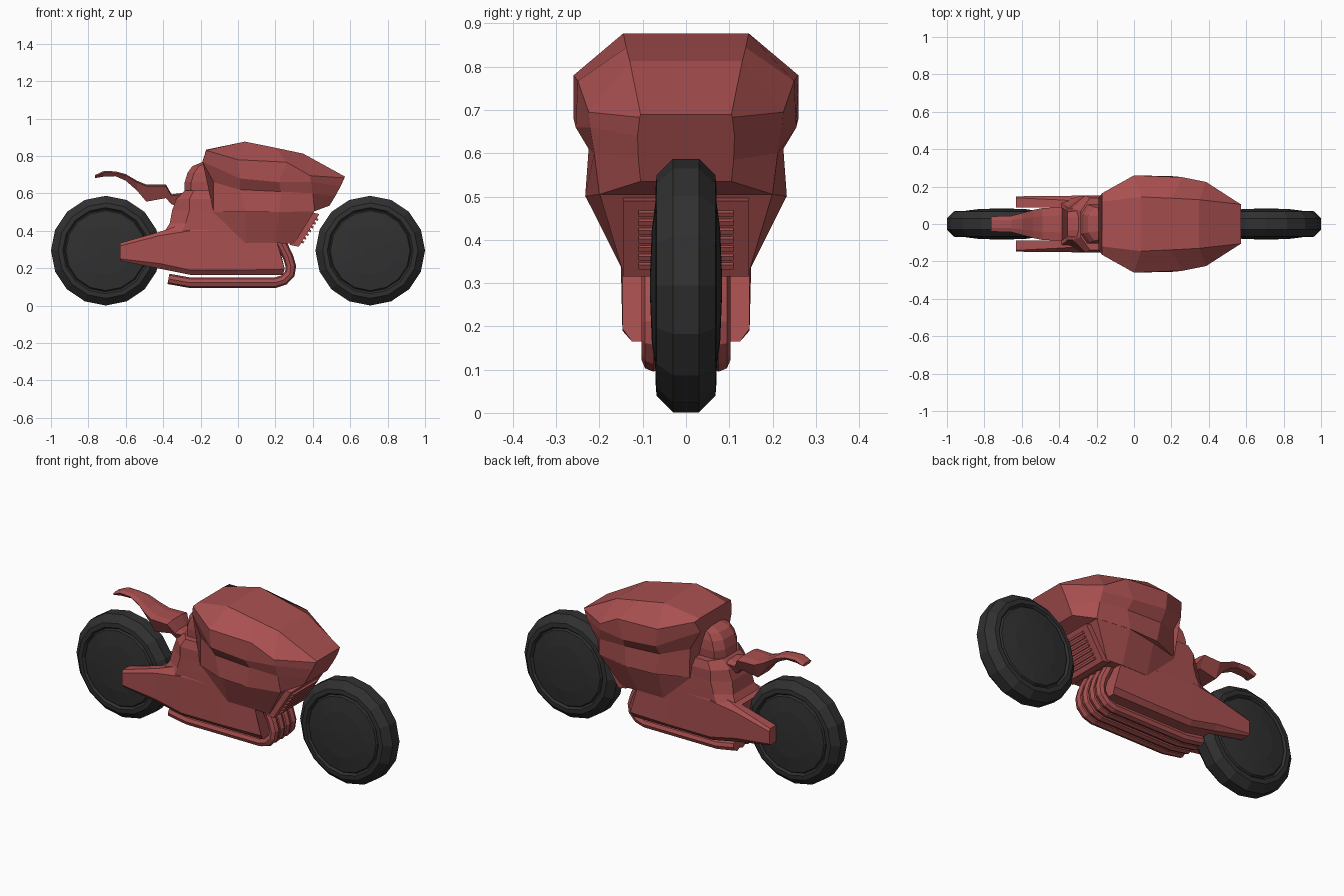
import bpy, bmesh, math
from mathutils import Vector

if "Cube" in bpy.data.objects:
    bpy.data.objects.remove(bpy.data.objects["Cube"])


def material(name, rgb):
    m = bpy.data.materials.new(name)
    m.diffuse_color = (*rgb, 1)
    m.use_nodes = True
    m.node_tree.nodes["Principled BSDF"].inputs["Base Color"].default_value = m.diffuse_color
    return m


RED = material("red_paint", (0.40, 0.08, 0.08))
BLACK = material("black_rubber", (0.03, 0.03, 0.03))


def add(name, bm, mat):
    bmesh.ops.recalc_face_normals(bm, faces=bm.faces)
    me = bpy.data.meshes.new(name)
    bm.to_mesh(me)
    bm.free()
    me.materials.append(mat)
    ob = bpy.data.objects.new(name, me)
    bpy.context.collection.objects.link(ob)
    return ob


def skin(bm, rings):
    """Join rings of vertices with quads and cap the ends."""
    n = len(rings[0])
    for a, b in zip(rings, rings[1:]):
        for i in range(n):
            j = (i + 1) % n
            bm.faces.new((a[i], a[j], b[j], b[i]))
    bm.faces.new(rings[0])
    bm.faces.new(rings[-1])


def loft(name, rows, mat=RED):
    """Each row is a half section of (x, y, z), mirrored across y = 0."""
    bm = bmesh.new()
    rings = []
    for row in rows:
        pts = list(row) + [(x, -y, z) for x, y, z in reversed(row)]
        rings.append([bm.verts.new(p) for p in pts])
    skin(bm, rings)
    return add(name, bm, mat)


def lathe(name, cx, cz, profile, sides, mat):
    """Turn (radius, y) points about an axis along y."""
    bm = bmesh.new()
    rings = []
    for r, y in profile:
        rings.append([bm.verts.new((cx + r * math.sin(2 * math.pi * i / sides), y,
                                    cz + r * math.cos(2 * math.pi * i / sides)))
                      for i in range(sides)])
    skin(bm, rings)
    return add(name, bm, mat)


# Wheels: faceted tyre with a recessed rim and domed disc
half = [(0.03, 0.083), (0.13, 0.079), (0.213, 0.068), (0.22, 0.058),
        (0.23, 0.07), (0.255, 0.068), (0.293, 0.03)]
profile = half + [(r, -y) for r, y in reversed(half)]
for name, x in (("rear_wheel", -0.707), ("front_wheel", 0.707)):
    lathe(name, x, 0.294, profile, 16, BLACK)

# Upper cowl: top edge, shoulder, lower shoulder, waist, bottom
loft("cowl", [
    [(-.17, .12, .834), (-.17, .165, .83), (-.19, .14, .77), (-.13, .15, .66), (-.13, .155, .50)],
    [(.037, .145, .877), (0, .26, .78), (.01, .26, .68), (.01, .22, .62), (.04, .225, .50)],
    [(.20, .138, .844), (.26, .25, .767), (.22, .255, .66), (.23, .225, .61), (.22, .233, .50)],
    [(.348, .13, .813), (.385, .225, .695), (.39, .222, .66), (.40, .212, .60), (.41, .20, .505)],
    [(.572, .105, .69), (.568, .107, .683), (.55, .112, .64), (.52, .11, .585), (.49, .105, .535)],
])

# Lower fairing, tapering down to the engine
loft("lower_fairing", [
    [(-.135, .155, .502), (-.13, .148, .49)],
    [(.04, .20, .502), (.04, .149, .335)],
    [(.22, .233, .502), (.20, .149, .335)],
    [(.41, .20, .507), (.30, .147, .33)],
])

# Main frame with swingarms, slotted for the rear wheel
frame = loft("frame", [
    [(-.63, .14, .335), (-.63, .148, .32), (-.63, .147, .25), (-.63, .14, .24)],
    [(-.417, .13, .395), (-.417, .15, .375), (-.417, .147, .225), (-.417, .125, .197)],
    [(-.257, .12, .45), (-.257, .152, .40), (-.257, .147, .19), (-.257, .125, .165)],
    [(0, .12, .48), (0, .148, .40), (0, .147, .19), (0, .125, .165)],
    [(.20, .12, .40), (.21, .147, .335), (.25, .147, .195), (.24, .125, .165)],
])
slot = lathe("wheel_slot_cutter", -0.707, 0.294, [(.31, -.087), (.31, .087)], 32, RED)
slot.hide_render = True
slot.hide_viewport = True
slot.display_type = 'WIRE'
cut = frame.modifiers.new("wheel_slot", 'BOOLEAN')
cut.operation = 'DIFFERENCE'
cut.object = slot
cut.solver = 'EXACT'

# Column rising from the frame to the seat
loft("column", [[(b, h1, z), (m, h2, z), (f, h2, z)] for z, b, m, f, h1, h2 in (
    (.385, -.40, -.30, .05, .12, .149),
    (.44, -.365, -.28, .05, .095, .15),
    (.51, -.352, -.26, .05, .085, .15),
    (.57, -.33, -.26, .00, .085, .152),
    (.615, -.285, -.235, -.08, .07, .14))])

# Hump between the seat and the cowl
loft("hump", [[(b, .5 * h, z), (b + .035, h, z), (-.05, h, z)] for z, b, h in (
    (.59, -.285, .10), (.66, -.285, .105), (.71, -.27, .10),
    (.745, -.245, .09), (.77, -.185, .075))])

# Seat with swept tail: x, top, bottom, half width
loft("seat", [[(x, .5 * w, t), (x, w, t - .008), (x, .6 * w, b)] for x, t, b, w in (
    (-.765, .698, .682, .04), (-.717, .72, .69, .042), (-.655, .718, .692, .044),
    (-.60, .703, .668, .058), (-.54, .668, .615, .075), (-.49, .647, .556, .085),
    (-.385, .647, .575, .09), (-.355, .595, .54, .065), (-.24, .61, .53, .08))])

# Radiator box and slats, leaning forwards
low, high = Vector((.295, 0, .325)), Vector((.405, 0, .50))
loft("radiator", [[(p.x - .02, .146, p.z), (p.x + .03, .146, p.z - .01)] for p in (low, high)])
for i in range(7):
    p = low.lerp(high, 0.14 + i * 0.115)
    loft(f"radiator_slat_{i + 1}",
         [[(p.x + dx, .11, p.z + dz), (p.x + dx + .02, .11, p.z + dz - .012)]
          for dx, dz in ((.018, -.006), (.024, .004))])

# Four exhaust pipes sweeping under the engine
path = [(-.372, .143), (-.26, .123), (.20, .123), (.245, .137), (.277, .17),
        (.283, .21), (.268, .26), (.22, .36)]
for i, y in enumerate((-.075, -.026, .026, .075)):
    cu = bpy.data.curves.new(f"exhaust_pipe_{i + 1}", 'CURVE')
    cu.dimensions = '3D'
    cu.bevel_depth = 0.028
    cu.bevel_resolution = 2
    cu.use_fill_caps = True
    sp = cu.splines.new('POLY')
    sp.points.add(len(path) - 1)
    for pt, (x, z) in zip(sp.points, path):
        pt.co = (x, y, z, 1)
    sp.use_smooth = False
    cu.materials.append(RED)
    bpy.context.collection.objects.link(bpy.data.objects.new(cu.name, cu))
